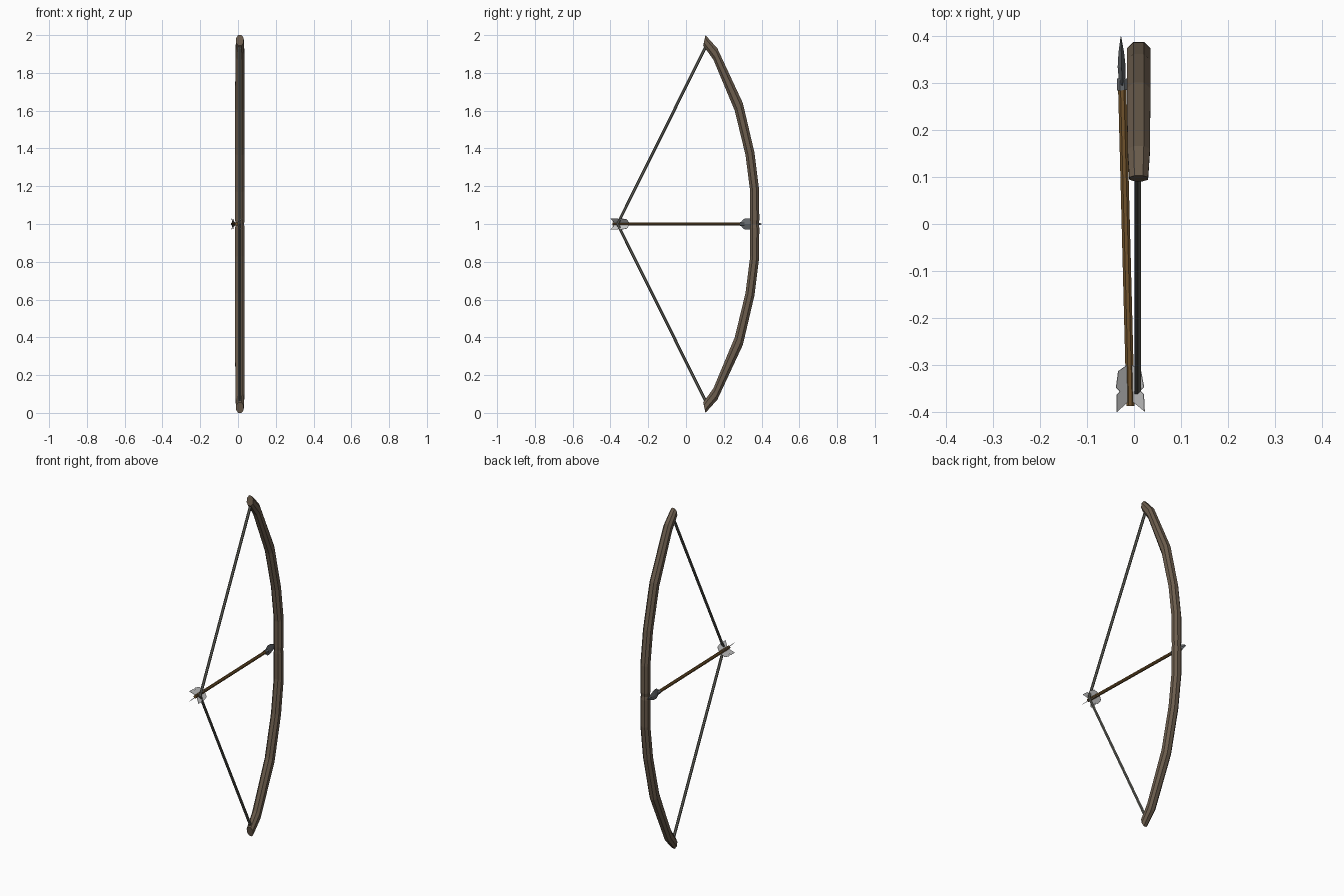
import bpy, bmesh, math
from mathutils import Vector

if "Cube" in bpy.data.objects:
    bpy.data.objects.remove(bpy.data.objects["Cube"])


def material(name, rgb):
    m = bpy.data.materials.new(name)
    m.diffuse_color = (*rgb, 1)
    m.use_nodes = True
    m.node_tree.nodes["Principled BSDF"].inputs["Base Color"].default_value = m.diffuse_color
    return m


WOOD = material("bow_wood", (0.15, 0.11, 0.075))
CORD = material("cord", (0.13, 0.13, 0.11))
SHAFT = material("shaft_wood", (0.16, 0.085, 0.025))
STEEL = material("steel", (0.13, 0.14, 0.15))
FEATHER = material("feather", (0.55, 0.55, 0.55))


def loft(name, rings, mat):
    """Skin a list of equal-length point rings and cap both ends."""
    bm = bmesh.new()
    vs = [[bm.verts.new(p) for p in r] for r in rings]
    n = len(rings[0])
    for a, b in zip(vs, vs[1:]):
        for i in range(n):
            j = (i + 1) % n
            bm.faces.new((a[i], a[j], b[j], b[i]))
    bm.faces.new(vs[0])
    bm.faces.new(vs[-1])
    bmesh.ops.recalc_face_normals(bm, faces=bm.faces)
    me = bpy.data.meshes.new(name)
    bm.to_mesh(me)
    bm.free()
    me.materials.append(mat)
    ob = bpy.data.objects.new(name, me)
    bpy.context.collection.objects.link(ob)
    return ob


def rod(name, path, r, n, mat):
    """Straight-segment rod following a path of points."""
    path = [Vector(p) for p in path]
    rings = []
    for i, p in enumerate(path):
        t = (path[min(i + 1, len(path) - 1)] - path[max(i - 1, 0)]).normalized()
        u = Vector((1, 0, 0))
        u = (u - t * u.dot(t)).normalized()
        v = t.cross(u)
        rings.append([p + r * (u * math.cos(a) + v * math.sin(a))
                      for a in [2 * math.pi * (k + .5) / n for k in range(n)]])
    return loft(name, rings, mat)


# Bow stave: inner (y, z), outer (y, z), half width; mirrored about z = 1
half = [((0.341, 1.0), (0.384, 1.0), 0.022),
        ((0.340, 1.02), (0.388, 1.02), 0.025),
        ((0.340, 1.17), (0.387, 1.18), 0.025),
        ((0.315, 1.365), (0.362, 1.38), 0.025),
        ((0.258, 1.60), (0.301, 1.64), 0.025),
        ((0.145, 1.87), (0.166, 1.93), 0.024),
        ((0.091, 1.945), (0.103, 2.0), 0.020)]
flip = [((a[0], 2 - a[1]), (b[0], 2 - b[1]), w) for a, b, w in half[:0:-1]]
BX = 0.01
rings = []
for a, b, w in flip + half:
    a, b = Vector((BX, *a)), Vector((BX, *b))
    c, h = (a + b) / 2, (b - a) / 2
    # octagon section with flat inner and outer faces
    rings.append([c + h * s + Vector((w * x, 0, 0)) for x, s in
                  ((.45, 1), (1, .45), (1, -.45), (.45, -1),
                   (-.45, -1), (-1, -.45), (-1, .45), (-.45, 1))])
loft("bow_stave", rings, WOOD)

# Drawn bow string
rod("bow_string", [(0.008, 0.108, 0.055), (0.008, -0.363, 1.0),
                   (0.008, 0.108, 1.945)], 0.008, 6, CORD)

# Arrow axis drifts slightly in x
tail, tip = Vector((-0.0075, -0.388, 1)), Vector((-0.028, 0.4, 1))
axis = (tip - tail).normalized()
side = Vector((axis.y, -axis.x, 0))
up = Vector((0, 0, 1))


def on_arrow(y):
    return tail + (tip - tail) * ((y - tail.y) / (tip.y - tail.y))


rod("arrow_shaft", [on_arrow(-0.388), on_arrow(0.30)], 0.0095, 8, SHAFT)
rod("arrow_socket", [on_arrow(0.285), on_arrow(0.31)], 0.012, 8, STEEL)

# Broad arrowhead: thin diamond sections (y, half height, half thickness)
head = [(0.295, 0.016, 0.005), (0.31, 0.029, 0.007), (0.335, 0.029, 0.0085),
        (0.365, 0.017, 0.006), (0.40, 0.0008, 0.0006)]
loft("arrow_head", [[on_arrow(y) + up * h, on_arrow(y) + side * t,
                     on_arrow(y) - up * h, on_arrow(y) - side * t]
                    for y, h, t in head], STEEL)

# Four notched vanes set in an X around the shaft: (y, radius)
vane = [(-0.30, 0.006), (-0.313, 0.034), (-0.348, 0.042), (-0.356, 0.031),
        (-0.364, 0.041), (-0.40, 0.042), (-0.378, 0.006)]
for k in range(4):
    a = math.radians(45 + 90 * k)
    d = side * math.cos(a) + up * math.sin(a)
    n = axis.cross(d) * 0.0008
    loft(f"fletching_{k + 1}",
         [[on_arrow(y) + d * r + n * s for y, r in vane] for s in (-1, 1)], FEATHER)
